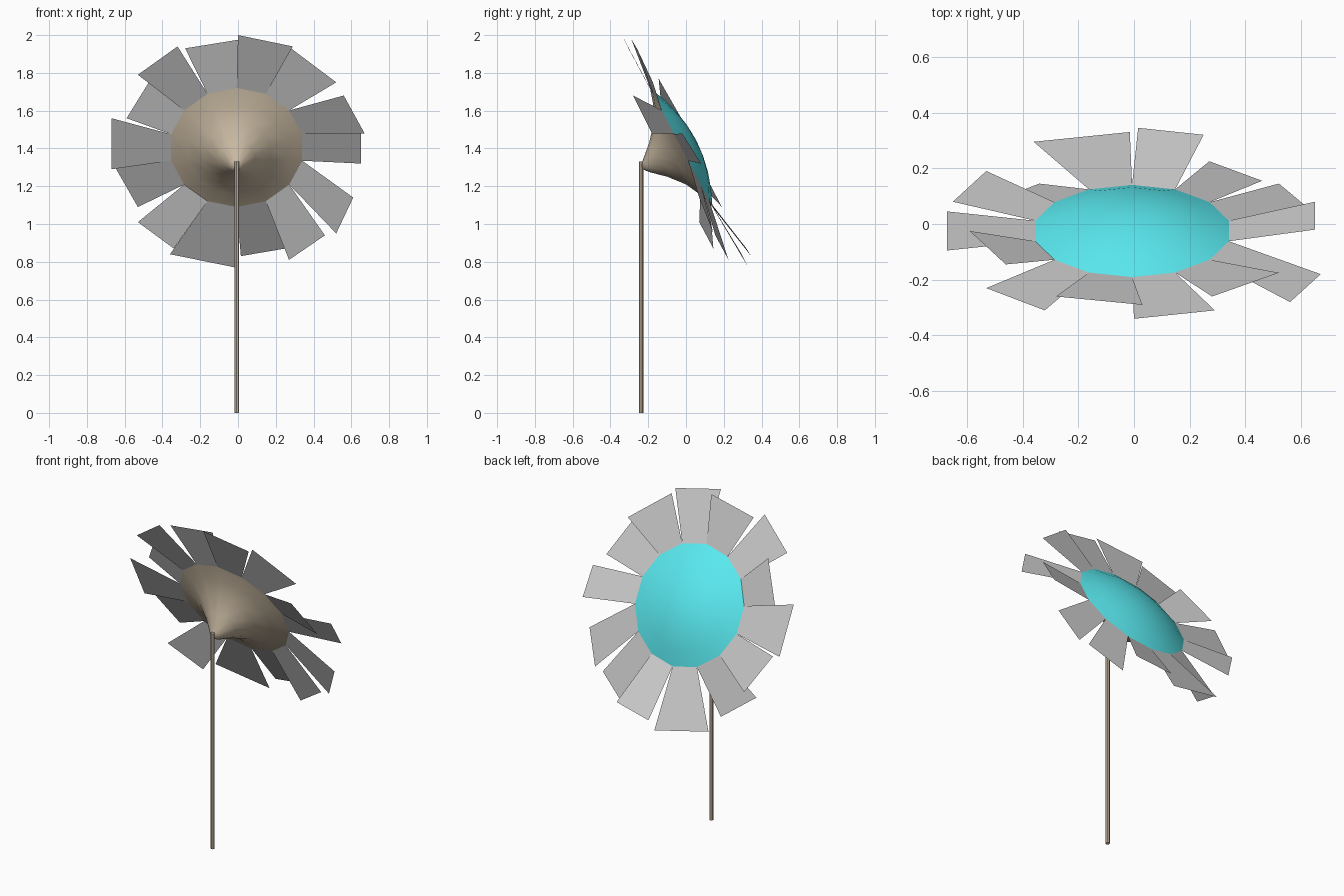
import bpy, bmesh, math
from mathutils import Vector

if "Cube" in bpy.data.objects:
    bpy.data.objects.remove(bpy.data.objects["Cube"])

SIDES = 14
CENTRE = Vector((-0.007, -0.025, 1.405))
TILT = math.radians(27.7)
RIGHT = Vector((1, 0, 0))
UP = Vector((0, -math.sin(TILT), math.cos(TILT)))
FACING = Vector((0, math.cos(TILT), math.sin(TILT)))
RIM = 0.356


def material(name, colour):
    m = bpy.data.materials.new(name)
    m.diffuse_color = (*colour, 1)
    m.use_nodes = True
    m.node_tree.nodes["Principled BSDF"].inputs["Base Color"].default_value = m.diffuse_color
    return m


def finish(bm, name, mat=None, smooth=False):
    mesh = bpy.data.meshes.new(name)
    bm.to_mesh(mesh)
    bm.free()
    obj = bpy.data.objects.new(name, mesh)
    bpy.context.collection.objects.link(obj)
    if mat:
        mesh.materials.append(mat)
    for p in mesh.polygons:
        p.use_smooth = smooth
    return obj


def head_point(i, radius, height):
    """Point on the tilted flower head, counted clockwise from its top."""
    a = math.pi / 2 - i * math.tau / SIDES
    return CENTRE + radius * (math.cos(a) * RIGHT + math.sin(a) * UP) + height * FACING


def lathe(name, profile, mat):
    """Revolve (radius, height) pairs; the first pair is the tip."""
    bm = bmesh.new()
    tip = bm.verts.new(head_point(0, *profile[0]))
    rings = [[bm.verts.new(head_point(i, r, h)) for i in range(SIDES)]
             for r, h in profile[1:]]
    for i in range(SIDES):
        j = (i + 1) % SIDES
        bm.faces.new((tip, rings[0][i], rings[0][j]))
        for a, b in zip(rings, rings[1:]):
            bm.faces.new((a[i], b[i], b[j], a[j]))
    # orient outwards, away from the head's middle
    for f in bm.faces:
        f.normal_update()
        side = 1 if profile[0][1] > 0 else -1
        if f.normal.dot(FACING) * side < 0:
            f.normal_flip()
    return finish(bm, name, mat, True)


brown = material("brown", (0.60, 0.50, 0.37))
teal = material("teal", (0.10, 0.82, 0.87))

# Seed dome and trumpet-shaped back of the head
lathe("seed_dome", [(0, 0.088), (0.09, 0.082), (0.18, 0.065), (0.265, 0.038), (RIM, 0)], teal)
lathe("flower_back", [(0, -0.24), (0.035, -0.212), (0.102, -0.138), (0.184, -0.069),
                      (0.27, -0.026), (RIM, 0)], brown)

# Stem
bm = bmesh.new()
bmesh.ops.create_cone(bm, cap_ends=True, segments=8, radius1=0.012, radius2=0.012, depth=1.33)
bmesh.ops.translate(bm, verts=bm.verts, vec=(-0.007, -0.238, 0.665))
finish(bm, "stem", brown)

# Petals: one uneven flat blade per rim edge, given by its two outer corners
TIPS = [
    ((0.00, -0.34, 2.00), (0.29, -0.31, 1.94)),
    ((0.28, -0.26, 1.93), (0.52, -0.175, 1.75)),
    ((0.56, -0.28, 1.68), (0.67, -0.18, 1.48)),
    ((0.65, -0.02, 1.48), (0.65, 0.08, 1.32)),
    ((0.61, 0.07, 1.14), (0.52, 0.145, 0.95)),
    ((0.46, 0.155, 0.94), (0.27, 0.225, 0.81)),
    ((0.25, 0.32, 0.87), (0.015, 0.345, 0.83)),
    ((-0.015, 0.33, 0.77), (-0.36, 0.295, 0.84)),
    ((-0.34, 0.145, 0.87), (-0.53, 0.07, 1.01)),
    ((-0.53, 0.19, 1.09), (-0.65, 0.08, 1.30)),
    ((-0.67, 0.045, 1.29), (-0.67, -0.095, 1.56)),
    ((-0.59, -0.025, 1.56), (-0.46, -0.145, 1.77)),
    ((-0.53, -0.23, 1.79), (-0.32, -0.31, 1.94)),
    ((-0.28, -0.26, 1.93), (0.03, -0.29, 1.98)),
]
bm = bmesh.new()
for i, (first, second) in enumerate(TIPS):
    corners = (head_point(i, RIM, 0), head_point(i + 1, RIM, 0), second, first)
    f = bm.faces.new([bm.verts.new(c) for c in corners])
    f.normal_update()
    if f.normal.dot(FACING) < 0:
        f.normal_flip()
finish(bm, "petals")
